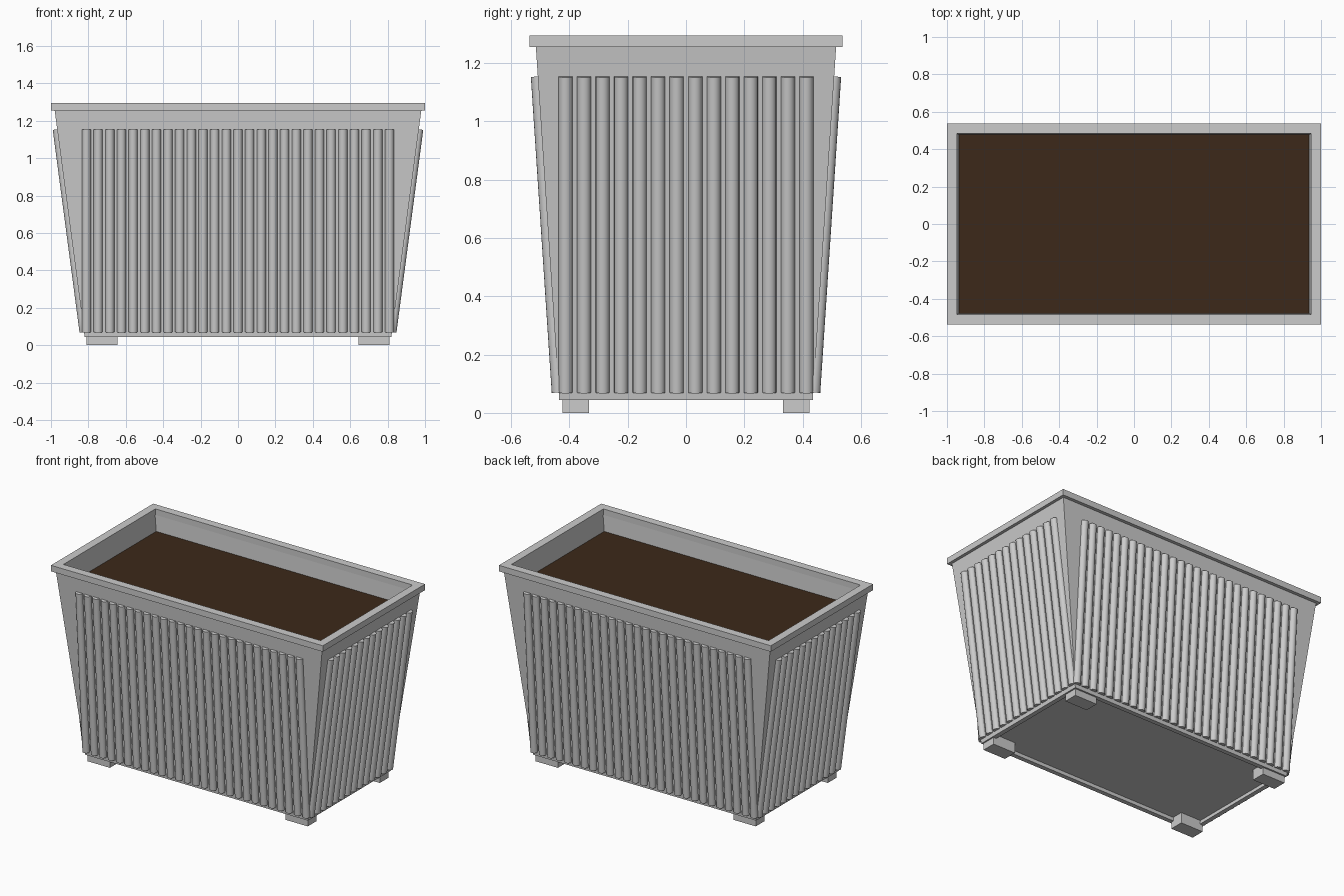
import bpy, bmesh, math
from mathutils import Vector

if "Cube" in bpy.data.objects:
    bpy.data.objects.remove(bpy.data.objects["Cube"])

Z0, Z1 = 0.045, 1.255            # body bottom and top
BOT, TOP = (0.82, 0.435), (0.98, 0.515)
WALL = 0.03


def half(z, inset=0.0):
    """Half sizes of the tapered body at height z."""
    t = (z - Z0) / (Z1 - Z0)
    return [b + (a - b) * t - inset for a, b in zip(TOP, BOT)]


def finish(name, bm, color=None):
    bmesh.ops.recalc_face_normals(bm, faces=bm.faces)
    mesh = bpy.data.meshes.new(name)
    bm.to_mesh(mesh)
    bm.free()
    ob = bpy.data.objects.new(name, mesh)
    bpy.context.collection.objects.link(ob)
    if color:
        mat = bpy.data.materials.new(name)
        mat.diffuse_color = color
        mat.use_nodes = True
        mat.node_tree.nodes["Principled BSDF"].inputs["Base Color"].default_value = mat.diffuse_color
        mesh.materials.append(mat)
    return ob


def loft(name, rings, closed=False, color=None):
    """Skin rectangular rings (half x, half y, z); closed joins last to first."""
    bm = bmesh.new()
    loops = [[bm.verts.new((sx * x, sy * y, z))
              for sx, sy in ((-1, -1), (1, -1), (1, 1), (-1, 1))] for x, y, z in rings]
    pairs = list(zip(loops, loops[1:]))
    if closed:
        pairs.append((loops[-1], loops[0]))
    else:
        bm.faces.new(loops[0])
        bm.faces.new(loops[-1])
    for a, b in pairs:
        for i in range(4):
            j = (i + 1) % 4
            bm.faces.new((a[i], a[j], b[j], b[i]))
    return finish(name, bm, color)


# Tapered shell with open top and slightly recessed floor
FLOOR = 0.07
loft("planter_body", [
    (*half(FLOOR, WALL), FLOOR), (*half(Z0, WALL), Z0), (*half(Z0), Z0),
    (*half(Z1), Z1), (*half(Z1, WALL), Z1), (*half(0.1, WALL), 0.1)])

# Flat rim frame
loft("rim", [(1.0, 0.537, 1.255), (1.0, 0.537, 1.295),
             (0.946, 0.483, 1.295), (0.946, 0.483, 1.255)], closed=True)

# Soil filling
loft("soil", [(*half(1.1, WALL), 1.1), (*half(1.15, WALL), 1.15)],
     color=(0.045, 0.022, 0.01, 1))


# Half-round ribs leaning with the walls
def ribs(name, axis, side, count, reach):
    bm = bmesh.new()
    for i in range(count):
        u = -reach + 2 * reach * i / (count - 1)
        ends = []
        for z in (0.07, 1.154):
            p = Vector((u, u, z))
            p[axis] = side * half(z)[axis]
            ends.append(p)
        d = ends[1] - ends[0]
        m = d.to_track_quat('Z', 'Y').to_matrix().to_4x4()
        m.translation = (ends[0] + ends[1]) / 2
        bmesh.ops.create_cone(bm, cap_ends=True, segments=16, radius1=0.024,
                              radius2=0.024, depth=d.length, matrix=m)
    ob = finish(name, bm)
    bpy.ops.object.select_all(action='DESELECT')
    ob.select_set(True)
    bpy.context.view_layer.objects.active = ob
    bpy.ops.object.shade_smooth_by_angle(angle=math.radians(40))


ribs("front_ribs", 1, -1, 27, 0.81)
ribs("back_ribs", 1, 1, 27, 0.81)
ribs("left_ribs", 0, -1, 14, 0.413)
ribs("right_ribs", 0, 1, 14, 0.413)

# Four block feet
for xn, sx in (("left", -1), ("right", 1)):
    for yn, sy in (("front", -1), ("back", 1)):
        foot = loft(f"{yn}_{xn}_foot", [(0.0825, 0.046, -0.035), (0.0825, 0.046, 0.035)])
        foot.location = (sx * 0.728, sy * 0.378, 0.035)
